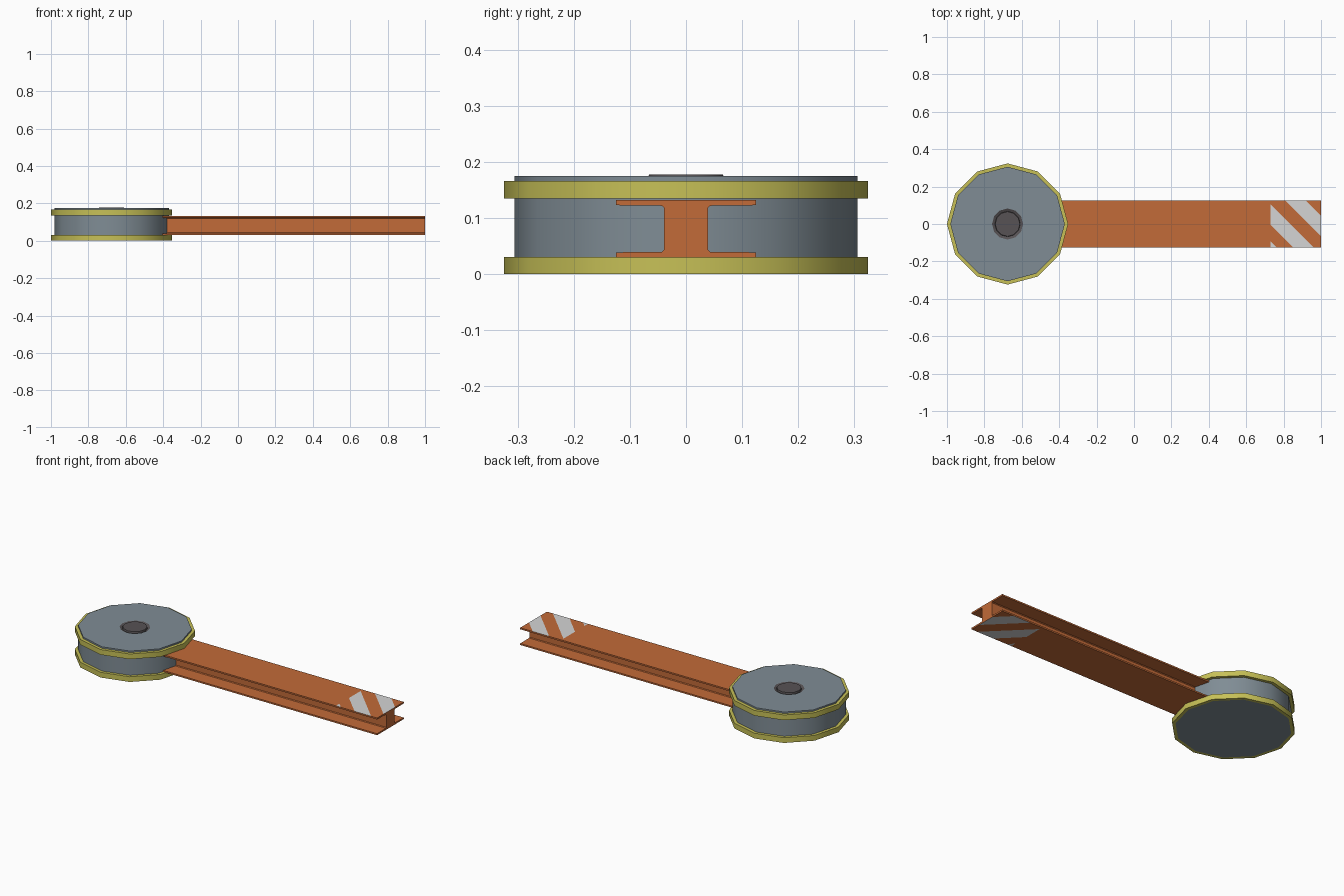
import bpy, bmesh, math
from mathutils import Vector

if "Cube" in bpy.data.objects:
    bpy.data.objects.remove(bpy.data.objects["Cube"])

CX = -0.676          # drum axis
SIDES = 12


def material(name, rgb):
    m = bpy.data.materials.new(name)
    m.diffuse_color = (*rgb, 1)
    m.use_nodes = True
    m.node_tree.nodes["Principled BSDF"].inputs["Base Color"].default_value = m.diffuse_color
    return m


orange = material("orange paint", (0.54, 0.145, 0.04))
white = material("white stripe", (0.66, 0.66, 0.66))
steel = material("blue grey steel", (0.215, 0.265, 0.30))
yellow = material("dull yellow", (0.57, 0.53, 0.095))
dark = material("dark metal", (0.095, 0.085, 0.09))


def finish(name, bm, mats, smooth=True):
    bmesh.ops.recalc_face_normals(bm, faces=bm.faces)
    me = bpy.data.meshes.new(name)
    bm.to_mesh(me)
    bm.free()
    for m in mats:
        me.materials.append(m)
    ob = bpy.data.objects.new(name, me)
    bpy.context.collection.objects.link(ob)
    if smooth:
        bpy.ops.object.select_all(action='DESELECT')
        ob.select_set(True)
        bpy.context.view_layer.objects.active = ob
        bpy.ops.object.shade_smooth_by_angle(angle=math.radians(35))
    return ob


def lathe(name, profile, mat, closed=False, cap_start=False, cap_end=False):
    """Spin (radius, z) points around the drum axis."""
    bm = bmesh.new()
    rings = []
    for r, z in profile:
        rings.append([bm.verts.new((CX + r * math.cos(2 * math.pi * i / SIDES),
                                    r * math.sin(2 * math.pi * i / SIDES), z))
                      for i in range(SIDES)])
    pairs = list(zip(rings, rings[1:]))
    if closed:
        pairs.append((rings[-1], rings[0]))
    for a, b in pairs:
        for i in range(SIDES):
            j = (i + 1) % SIDES
            bm.faces.new((a[i], a[j], b[j], b[i]))
    if cap_start:
        bm.faces.new(rings[0][::-1])
    if cap_end:
        bm.faces.new(rings[-1])
    ob = finish(name, bm, [mat])
    # an open shell may be recalculated inwards: the hub cap must face up
    if cap_end and ob.data.polygons[-1].normal.z < 0:
        ob.data.flip_normals()
    if cap_start and ob.data.polygons[-1].normal.z > 0:
        ob.data.flip_normals()
    return ob


# drum body, open in the middle of its top for the hub
lathe("drum", [(0.306, 0), (0.306, 0.175), (0.083, 0.175)], steel, cap_start=True)

# hub with a shallow groove around it
lathe("hub", [(0.083, 0.175), (0.068, 0.168), (0.066, 0.178)], dark, cap_end=True)

# two rims around the drum
for name, z0, z1 in (("lower_rim", 0, 0.031), ("upper_rim", 0.135, 0.166)):
    lathe(name, [(0.306, z0), (0.324, z0), (0.324, z1), (0.306, z1)], yellow, closed=True)

# I-beam arm: right half of the section, mirrored to the left
Z0, Z1 = 0.030, 0.132
half = [(0.125, Z0), (0.125, Z0 + 0.009), (0.043, Z0 + 0.010), (0.039, Z0 + 0.014),
        (0.039, Z1 - 0.014), (0.043, Z1 - 0.010), (0.125, Z1 - 0.009), (0.125, Z1)]
section = half + [(-y, z) for y, z in reversed(half)]
bm = bmesh.new()
start = bm.faces.new([bm.verts.new((-0.5, y, z)) for y, z in section])
ext = bmesh.ops.extrude_face_region(bm, geom=[start], use_keep_orig=True)
bmesh.ops.translate(bm, vec=(1.5, 0, 0),
                    verts=[g for g in ext["geom"] if isinstance(g, bmesh.types.BMVert)])


def outer_faces():
    return [f for f in bm.faces
            if all(abs(v.co.z - Z0) < 1e-4 for v in f.verts)
            or all(abs(v.co.z - Z1) < 1e-4 for v in f.verts)]


# warning stripes cut diagonally into the outer flange faces near the tip
FROM_X = 0.73
BANDS = [(0.52, 0.638), (0.727, 0.836), (0.935, 1.043)]
cuts = [((FROM_X, 0, 0), (1, 0, 0))]
cuts += [((c, 0, 0), (1, 1, 0)) for band in BANDS[1:] for c in band]
cuts.append(((BANDS[0][1], 0, 0), (1, 1, 0)))
for co, no in cuts:
    fs = outer_faces()
    geom = set(fs)
    for f in fs:
        geom.update(f.edges)
        geom.update(f.verts)
    bmesh.ops.bisect_plane(bm, geom=list(geom), dist=1e-5,
                           plane_co=co, plane_no=Vector(no).normalized())
for f in outer_faces():
    c = f.calc_center_median()
    if c.x > FROM_X and any(a < c.x + c.y < b for a, b in BANDS):
        f.material_index = 1
finish("beam_arm", bm, [orange, white], smooth=False)
